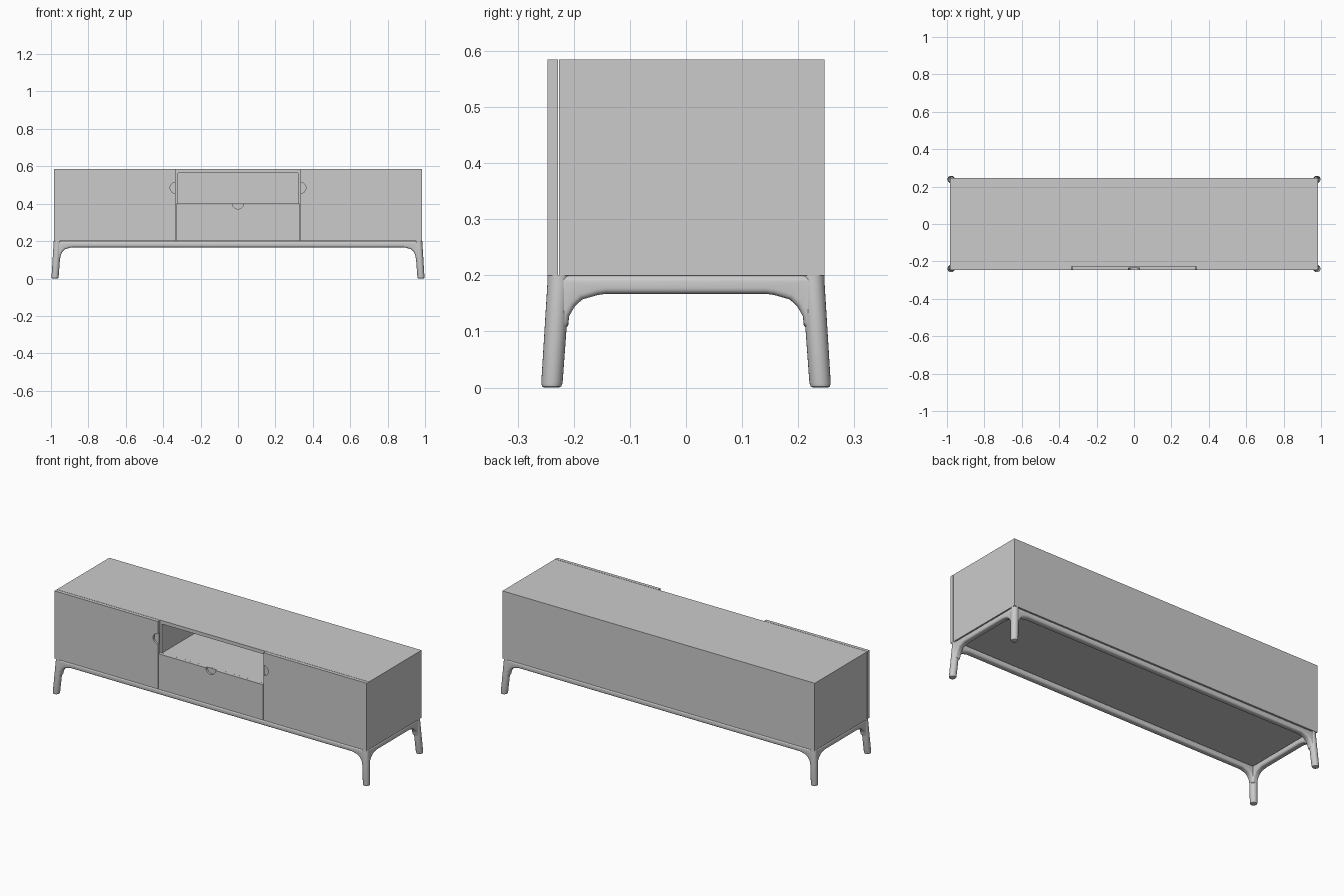
import bpy, bmesh, math

if "Cube" in bpy.data.objects:
    bpy.data.objects.remove(bpy.data.objects["Cube"])


def finish(name, bm, bevel=0.0, smooth=False):
    bmesh.ops.recalc_face_normals(bm, faces=bm.faces)
    me = bpy.data.meshes.new(name)
    bm.to_mesh(me)
    bm.free()
    ob = bpy.data.objects.new(name, me)
    bpy.context.collection.objects.link(ob)
    bpy.ops.object.select_all(action='DESELECT')
    bpy.context.view_layer.objects.active = ob
    ob.select_set(True)
    if bevel:
        m = ob.modifiers.new("rounding", 'BEVEL')
        m.width = bevel
        m.segments = 4
        m.limit_method = 'ANGLE'
        m.angle_limit = math.radians(60)
        bpy.ops.object.modifier_apply(modifier=m.name)
    if smooth:
        bpy.ops.object.shade_smooth_by_angle(angle=math.radians(40))
    return ob


def prism(name, pts, v0, v1, along='y', bevel=0.0, smooth=False):
    """Extrude an outline (u, z) between v0 and v1 along the x or y axis."""
    bm = bmesh.new()
    rows = []
    for v in (v0, v1):
        rows.append([bm.verts.new((u, v, z) if along == 'y' else (v, u, z)) for u, z in pts])
    a, b = rows
    bm.faces.new(a)
    bm.faces.new(b[::-1])
    n = len(pts)
    for i in range(n):
        j = (i + 1) % n
        bm.faces.new((a[i], b[i], b[j], a[j]))
    return finish(name, bm, bevel, smooth)


def box(name, x0, x1, y0, y1, z0, z1):
    return prism(name, [(x0, z0), (x1, z0), (x1, z1), (x0, z1)], y0, y1)


def arc(cx, cz, r, start, end, n=16):
    return [(cx + r * math.cos(math.radians(start + (end - start) * i / n)),
             cz + r * math.sin(math.radians(start + (end - start) * i / n))) for i in range(n + 1)]


W, FRONT, BACK, BOTTOM, TOP = 0.985, -0.226, 0.247, 0.2, 0.585
FACE, RECESS, REAR = -0.247, -0.235, -0.228   # layers of the door fronts
NICHE = 0.402

# carcass
box("top_panel", -W, W, FRONT, BACK, 0.565, TOP)
box("bottom_panel", -W, W, FRONT, BACK, BOTTOM, 0.218)
box("back_panel", -W + 0.018, W - 0.018, 0.23, BACK, 0.218, 0.565)
box("niche_shelf", -0.32, 0.32, FRONT, 0.23, NICHE - 0.018, NICHE - 0.001)
for s, side in ((-1, "left"), (1, "right")):
    box(side + "_side_panel", *sorted((s * W, s * (W - 0.018))), FRONT, BACK, 0.218, 0.565)
    box(side + "_divider", *sorted((s * 0.32, s * 0.338)), FRONT, 0.23, 0.218, 0.565)

# doors with half-round finger pulls
for s, side in ((-1, "left"), (1, "right")):
    outline = [(0.333, BOTTOM), (W, BOTTOM), (W, TOP), (0.333, TOP)]
    pull = arc(0.333, 0.485, 0.03, 90, -90)
    prism(side + "_door_front", [(s * x, z) for x, z in outline + pull], FACE, RECESS)
    prism(side + "_door_backing", [(s * x, z) for x, z in outline], RECESS, REAR)

# drawer with half-round finger pull in its top edge
outline = [(-0.33, NICHE), (-0.33, BOTTOM), (0.33, BOTTOM), (0.33, NICHE)]
prism("drawer_front", outline + arc(0, NICHE, 0.03, 0, -180), FACE, RECESS)
prism("drawer_backing", outline, RECESS, REAR)

# rails of the base, arching down into the legs
LX, LY, T = 0.966, 0.227, 0.018


def rail_outline(half):
    end = [(half + 0.003, 0.1995), (half + 0.005, 0.105), (half - 0.016, 0.105),
           (half - 0.019, 0.128), (half - 0.029, 0.145), (half - 0.042, 0.157),
           (half - 0.070, 0.165), (half - 0.084, 0.167)]
    return end + [(-u, z) for u, z in end[::-1]]


for s, side in ((-1, "front"), (1, "back")):
    prism(side + "_rail", rail_outline(LX), s * LY - T, s * LY + T, 'y', 0.012, True)
for s, side in ((-1, "left"), (1, "right")):
    prism(side + "_rail", rail_outline(LY), s * LX - T, s * LX + T, 'x', 0.012, True)

# splayed round legs
for sx, xn in ((-1, "left"), (1, "right")):
    for sy, yn in ((-1, "front"), (1, "back")):
        bm = bmesh.new()
        rings = []
        for r, z in ((0.013, 0), (0.017, 0.002), (0.019, 0.008), (0.02, 0.186), (0.0195, 0.1995)):
            off = 0.0125 * max(0, 1 - z / 0.186)
            rings.append([bm.verts.new((sx * (LX + off) + r * math.cos(math.tau * i / 24),
                                        sy * (LY + off) + r * math.sin(math.tau * i / 24), z))
                          for i in range(24)])
        for a, b in zip(rings, rings[1:]):
            for i in range(24):
                j = (i + 1) % 24
                bm.faces.new((a[i], a[j], b[j], b[i]))
        bm.faces.new(rings[0][::-1])
        bm.faces.new(rings[-1])
        finish(f"{yn}_{xn}_leg", bm, smooth=True)
